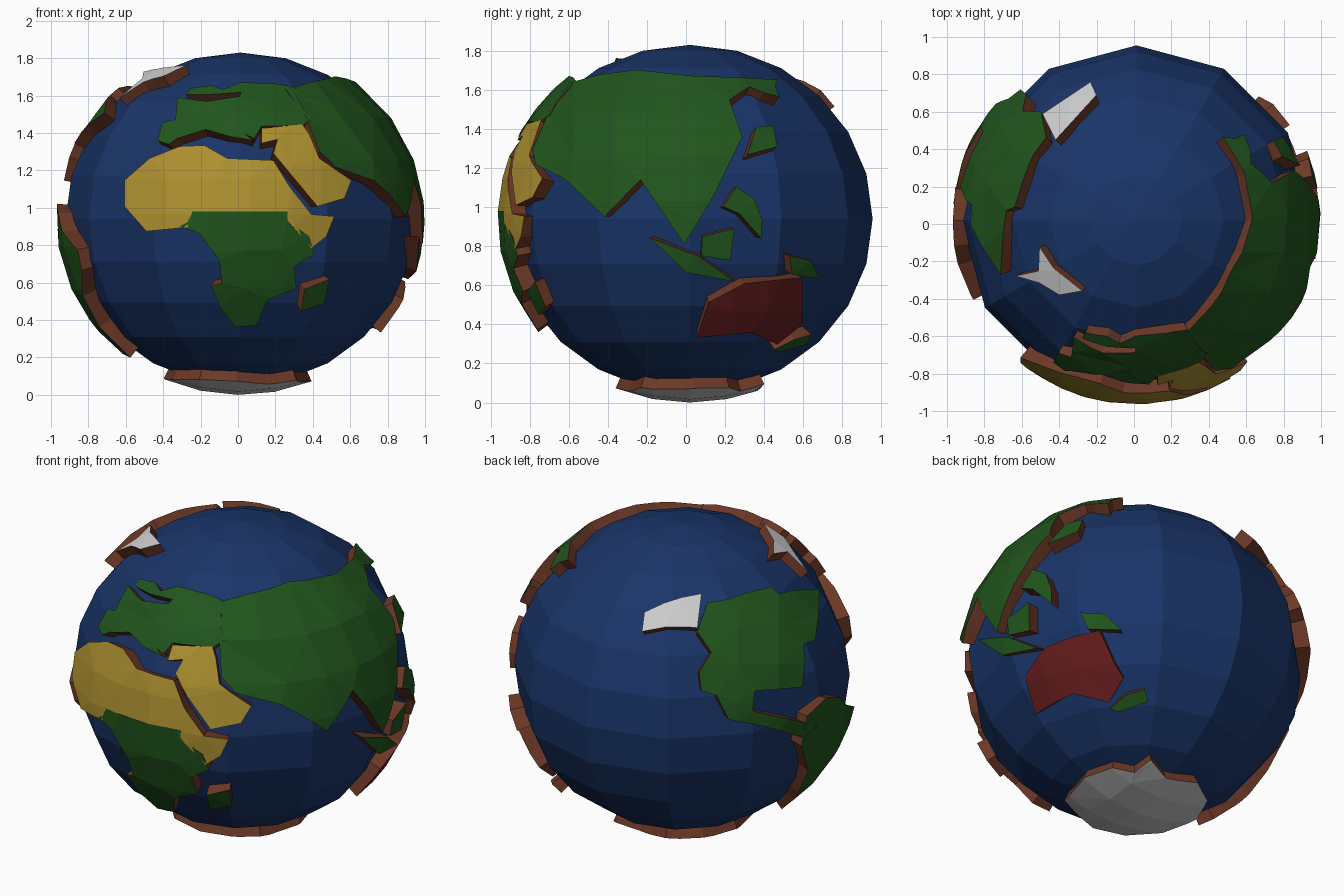
import bpy, bmesh, math
from mathutils import Vector

if "Cube" in bpy.data.objects:
    bpy.data.objects.remove(bpy.data.objects["Cube"])

CENTRE = Vector((0.013, 0.02, 0.94))
OUT = Vector((0.985, 0.985, 0.94))       # ellipsoid of the land surface
OCEAN_R = (0.935, 0.935, 0.89)
WALL_DEPTH = 0.89                        # inner shell of the land plates


def material(name, rgb):
    m = bpy.data.materials.new(name)
    m.diffuse_color = (*rgb, 1)
    m.use_nodes = True
    m.node_tree.nodes["Principled BSDF"].inputs["Base Color"].default_value = m.diffuse_color
    return m


BLUE = material("ocean_blue", (0.01, 0.035, 0.14))
GREEN = material("grass_green", (0.015, 0.09, 0.012))
SAND = material("desert_sand", (0.42, 0.28, 0.03))
RED = material("outback_red", (0.13, 0.012, 0.012))
WHITE = material("ice_white", (0.75, 0.75, 0.75))
BROWN = material("earth_brown", (0.15, 0.04, 0.02))


def view(direction, up, ox, oy, scale):
    """Map drawn outline points along a direction onto the land ellipsoid."""
    d = Vector(direction).normalized()
    r = Vector(up).cross(d).normalized()
    p = d.cross(r)

    def project(u, v):
        q = r * ((u - ox) / scale) + p * ((oy - v) / scale)
        a = Vector([q[i] / OUT[i] for i in range(3)])
        b = Vector([d[i] / OUT[i] for i in range(3)])
        bb, ab = b.dot(b), a.dot(b)
        disc = ab * ab - bb * (a.dot(a) - 1)
        n = (a + b * ((-ab + math.sqrt(max(disc, 0))) / bb)).normalized()
        return Vector([n[i] * OUT[i] for i in range(3)])
    project.step = 0.24 * scale
    return project


def lonlat(lon, lat):
    a, b = math.radians(lon), math.radians(lat)
    return Vector((OUT.x * math.sin(a) * math.cos(b),
                   -OUT.y * math.cos(a) * math.cos(b), OUT.z * math.sin(b)))


lonlat.step = 15
A, E = math.radians(35), math.radians(22)
Z = (0, 0, 1)
FRONT = view((0, -1, 0), Z, 241, 220.7, 187)
RIGHT = view((1, 0, 0), Z, 690.5, 220.2, 195.5)
TOP = view((0, 0, 1), (0, 1, 0), 1137, 220.3, 187)
BACK = view((-math.sin(A) * math.cos(E), math.cos(A) * math.cos(E), math.sin(E)),
            Z, 680, 670, 178)
BELOW = view((0, 0, -1), (0, 1, 0), 0, 0, 1)


def make_object(name, bm, mats):
    me = bpy.data.meshes.new(name)
    bm.to_mesh(me)
    bm.free()
    for m in mats:
        me.materials.append(m)
    ob = bpy.data.objects.new(name, me)
    ob.location = CENTRE
    bpy.context.collection.objects.link(ob)
    return ob


def plate(name, mat, project, pts):
    """Outline -> gridded flat face -> wrapped on the globe -> radial walls."""
    bm = bmesh.new()
    bm.faces.new([bm.verts.new((u, v, 0)) for u, v in pts])
    for axis in (0, 1):
        lo, hi = min(p[axis] for p in pts), max(p[axis] for p in pts)
        n = math.ceil((hi - lo) / project.step)
        no = Vector((1 - axis, axis, 0))
        for i in range(1, n):
            bmesh.ops.bisect_plane(bm, geom=bm.verts[:] + bm.edges[:] + bm.faces[:],
                                   plane_co=no * (lo + (hi - lo) * i / n + 0.0013 * project.step),
                                   plane_no=no, dist=1e-5)
    bmesh.ops.triangulate(bm, faces=bm.faces[:])
    for v in bm.verts:
        v.co = project(v.co.x, v.co.y)
    ret = bmesh.ops.extrude_face_region(bm, geom=bm.faces[:], use_keep_orig=True)
    top = {g for g in ret["geom"] if isinstance(g, bmesh.types.BMVert)}
    for v in bm.verts:
        if v not in top:
            v.co *= WALL_DEPTH
    for f in bm.faces:
        f.material_index = 0 if all(v in top for v in f.verts) else 1
    bmesh.ops.recalc_face_normals(bm, faces=bm.faces[:])
    make_object(name, bm, (mat, BROWN))


# Ocean ball
bm = bmesh.new()
bmesh.ops.create_uvsphere(bm, u_segments=12, v_segments=12, radius=1)
bmesh.ops.scale(bm, vec=OCEAN_R, verts=bm.verts[:])
make_object("ocean", bm, (BLUE,))

# Africa, Arabia and Europe
plate("north_africa", SAND, FRONT, [
    (125, 182), (150, 160), (180, 148), (205, 147), (228, 160), (274, 162), (290, 188),
    (312, 216), (335, 218), (327, 238), (312, 250), (288, 222), (288, 213), (193, 213),
    (188, 229), (147, 233), (125, 208)])
plate("south_africa", GREEN, FRONT, [
    (193, 213), (288, 213), (288, 222), (310, 238), (315, 256), (295, 268), (297, 290),
    (268, 302), (257, 327), (235, 329), (220, 308), (212, 288), (222, 285), (220, 262),
    (200, 235), (180, 228), (188, 224)])
plate("large_island", GREEN, FRONT, [(305, 291), (330, 281), (325, 305), (302, 313)])
plate("arabia", SAND, FRONT, [
    (262, 130), (303, 126), (310, 136), (320, 160), (352, 182), (345, 200), (318, 208),
    (274, 155), (278, 141), (262, 145)])
plate("europe", GREEN, FRONT, [
    (158, 142), (163, 124), (176, 121), (178, 99), (207, 103), (240, 98), (242, 94),
    (212, 96), (187, 96), (190, 90), (212, 87), (224, 91), (240, 84), (275, 85),
    (292, 88), (304, 110), (312, 120), (304, 127), (262, 128), (255, 140), (246, 136),
    (254, 142), (230, 138), (206, 131), (178, 140), (169, 146)])

# Asia and the eastern islands
plate("asia", GREEN, RIGHT, [
    (570, 84), (600, 76), (637, 71), (690, 77), (745, 79), (778, 81), (776, 88), (780, 98),
    (764, 94), (750, 88), (730, 101), (743, 138), (715, 196), (685, 246), (641, 181),
    (605, 218), (565, 180), (536, 166), (533, 150), (550, 112)])
plate("japan", GREEN, RIGHT, [(757, 128), (774, 127), (778, 148), (748, 156)])
plate("philippines", GREEN, RIGHT, [
    (737, 188), (755, 200), (763, 222), (762, 240), (740, 215), (724, 208)])
plate("borneo", GREEN, RIGHT, [(703, 238), (735, 230), (731, 262), (702, 257)])
plate("sumatra", GREEN, RIGHT, [(650, 239), (700, 258), (735, 283), (687, 274)])
plate("new_guinea", GREEN, RIGHT, [(790, 257), (812, 262), (820, 280), (793, 276)])
plate("australia", RED, RIGHT, [
    (709, 304), (745, 285), (782, 281), (803, 279), (803, 326), (778, 346), (752, 334),
    (698, 339)])
plate("new_zealand", GREEN, RIGHT, [(775, 351), (795, 341), (812, 336), (807, 346), (780, 354)])

# Americas and Greenland
plate("north_america", GREEN, BACK, [
    (705, 597), (725, 594), (744, 588), (768, 583), (776, 590), (790, 587), (816, 588),
    (815, 612), (812, 636), (800, 640), (802, 655), (799, 682), (752, 684), (750, 704),
    (785, 713), (814, 722), (800, 733), (762, 720), (726, 712), (714, 688), (699, 683),
    (697, 665), (709, 645), (695, 625)])
plate("alaska", WHITE, TOP, [(1091, 82), (1097, 95), (1056, 140), (1043, 114)])
plate("greenland", WHITE, TOP, [
    (1040, 247), (1054, 268), (1083, 291), (1060, 295), (1040, 283), (1016, 276),
    (1039, 271)])
plate("south_america", GREEN, lonlat, [
    (-100, 2), (-90, 5), (-82, 2), (-76, -4), (-64, -10), (-64, -17), (-72, -26),
    (-76, -38), (-76, -52), (-84, -50), (-92, -35), (-95, -22), (-102, -9)])

# Antarctica
plate("antarctica", WHITE, BELOW, [
    (-0.38, -0.02), (-0.33, -0.2), (-0.22, -0.26), (-0.2, -0.38), (-0.05, -0.33),
    (0.15, -0.37), (0.32, -0.25), (0.41, -0.05), (0.36, 0.18), (0.22, 0.34),
    (0.02, 0.38), (-0.14, 0.31), (-0.3, 0.25)])
